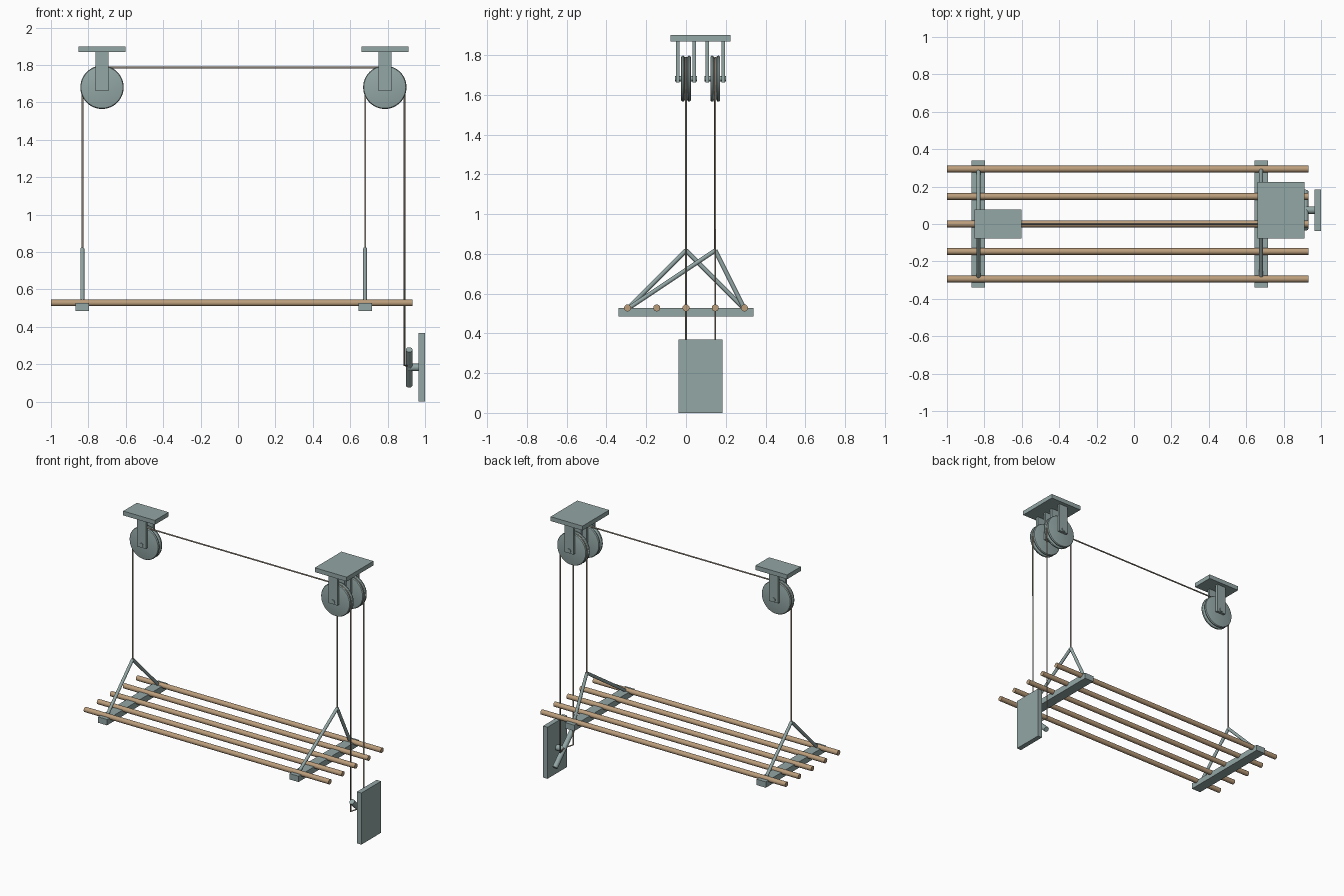
import bpy, math
from mathutils import Vector

if "Cube" in bpy.data.objects:
    bpy.data.objects.remove(bpy.data.objects["Cube"])

def colour(name, rgb):
    m = bpy.data.materials.new(name)
    m.diffuse_color = (*rgb, 1)
    m.use_nodes = True
    m.node_tree.nodes["Principled BSDF"].inputs["Base Color"].default_value = m.diffuse_color
    return m

WOOD = colour("wood", (0.50, 0.34, 0.20))
CORD = colour("cord", (0.42, 0.36, 0.29))
METAL = colour("painted_metal", (0.29, 0.385, 0.375))

def box(name, lo, hi):
    lo, hi = Vector(lo), Vector(hi)
    bpy.ops.mesh.primitive_cube_add(size=1, location=(lo + hi) / 2)
    o = bpy.context.object
    o.name = name
    o.scale = hi - lo
    bpy.ops.object.transform_apply(location=False, rotation=False, scale=True)
    o.data.materials.append(METAL)
    return o

def rod(name, a, b, r, sides=20, mat=METAL):
    a, b = Vector(a), Vector(b)
    d = b - a
    bpy.ops.mesh.primitive_cylinder_add(vertices=sides, radius=r, depth=d.length, location=(a + b) / 2)
    o = bpy.context.object
    o.name = name
    o.rotation_euler = d.to_track_quat('Z', 'Y').to_euler()
    o.data.materials.append(mat)
    bpy.ops.object.shade_smooth_by_angle()
    return o

def rope(name, pts):
    c = bpy.data.curves.new(name, 'CURVE')
    c.dimensions = '3D'
    c.bevel_depth = 0.005
    c.bevel_resolution = 2
    c.use_fill_caps = True
    s = c.splines.new('POLY')
    s.points.add(len(pts) - 1)
    for p, q in zip(s.points, pts):
        p.co = (*q, 1)
    o = bpy.data.objects.new(name, c)
    bpy.context.collection.objects.link(o)
    c.materials.append(CORD)

AXLE_Z, GROOVE_R, LEFT, RIGHT, Y2 = 1.681, 0.105, -0.727, 0.785, 0.147

def arc(x, y, a0, a1, n=14):
    angs = [math.radians(a0 + (a1 - a0) * i / n) for i in range(n + 1)]
    return [(x + GROOVE_R * math.cos(a), y, AXLE_Z + GROOVE_R * math.sin(a)) for a in angs]

# Grooved wheel: half profile (radius, offset along the axle), mirrored and lathed
HALF = [(0, 0.025), (0.106, 0.025), (0.112, 0.023), (0.115, 0.019),
        (0.116, 0.015), (0.114, 0.010), (0.108, 0.006), (0.100, 0.003)]
PROFILE = HALF + [(r, -t) for r, t in reversed(HALF)]

def pulley(side, x, y):
    n, k = 48, len(PROFILE)
    verts = [(r * math.cos(2 * math.pi * i / n), t, r * math.sin(2 * math.pi * i / n))
             for i in range(n) for r, t in PROFILE]
    faces = [tuple(i * k + 1 for i in range(n)), tuple(i * k + k - 2 for i in range(n))]
    for i in range(n):
        a, b = i * k, (i + 1) % n * k
        faces += [(a + j, a + j + 1, b + j + 1, b + j) for j in range(1, k - 2)]
    me = bpy.data.meshes.new(side + "_pulley_wheel")
    me.from_pydata(verts, [], faces)
    me.materials.append(METAL)
    o = bpy.data.objects.new(side + "_pulley_wheel", me)
    bpy.context.collection.objects.link(o)
    o.location = (x, y, AXLE_Z)
    bpy.ops.object.select_all(action='DESELECT')
    o.select_set(True)
    bpy.context.view_layer.objects.active = o
    bpy.ops.object.mode_set(mode='EDIT')
    bpy.ops.mesh.select_all(action='SELECT')
    bpy.ops.mesh.delete_loose()
    bpy.ops.mesh.select_all(action='SELECT')
    bpy.ops.mesh.normals_make_consistent(inside=False)
    bpy.ops.object.mode_set(mode='OBJECT')
    bpy.ops.object.shade_smooth_by_angle()
    # Side straps and axle
    for s in (-1, 1):
        c = y + s * 0.041
        box(side + "_pulley_strap", (x - 0.035, c - 0.009, 1.662), (x + 0.035, c + 0.009, 1.875))
    rod(side + "_pulley_axle", (x, y - 0.055, AXLE_Z), (x, y + 0.055, AXLE_Z), 0.014)

# Ceiling plates and pulleys
box("left_ceiling_plate", (-0.852, -0.077, 1.869), (-0.602, 0.077, 1.90))
box("right_ceiling_plate", (0.66, -0.077, 1.869), (0.912, 0.224, 1.90))
pulley("left", LEFT, 0)
pulley("right_front", RIGHT, 0)
pulley("right_back", RIGHT, Y2)

# Drying rods
for i in range(-2, 3):
    rod("drying_rod", (-1, i * Y2, 0.528), (0.932, i * Y2, 0.528), 0.0175, 24, WOOD)

# Cross bars with triangular hangers
for side, x, y in (("left", LEFT - GROOVE_R, 0), ("right", RIGHT - GROOVE_R, Y2)):
    box(side + "_cross_bar", (x - 0.036, -0.34, 0.486), (x + 0.036, 0.34, 0.528))
    for s in (-1, 1):
        rod(side + "_hanger_leg", (x, s * 0.294, 0.523), (x, y, 0.817), 0.011, 16)

# Wall plate and cleat
CY, CZ = 0.074, 0.183
box("wall_plate", (0.965, -0.037, 0), (1.0, 0.184, 0.368))
rod("cleat_stem", (0.91, CY, CZ), (0.97, CY, CZ), 0.02)
rod("cleat_bar", (0.915, CY - 0.097, CZ + 0.095), (0.915, CY + 0.097, CZ - 0.095), 0.018)

# Ropes from hanger over pulleys down to the cleat
drop = RIGHT + GROOVE_R
rope("long_rope", [(LEFT - GROOVE_R, 0, 0.815)] + arc(LEFT, 0, 180, 90) + arc(RIGHT, 0, 90, 0)
     + [(drop, 0, 0.193), (0.91, CY, 0.193)])
rope("short_rope", [(RIGHT - GROOVE_R, Y2, 0.815)] + arc(RIGHT, Y2, 180, 0, 24)
     + [(drop, Y2, 0.193), (0.91, CY, 0.193)])
